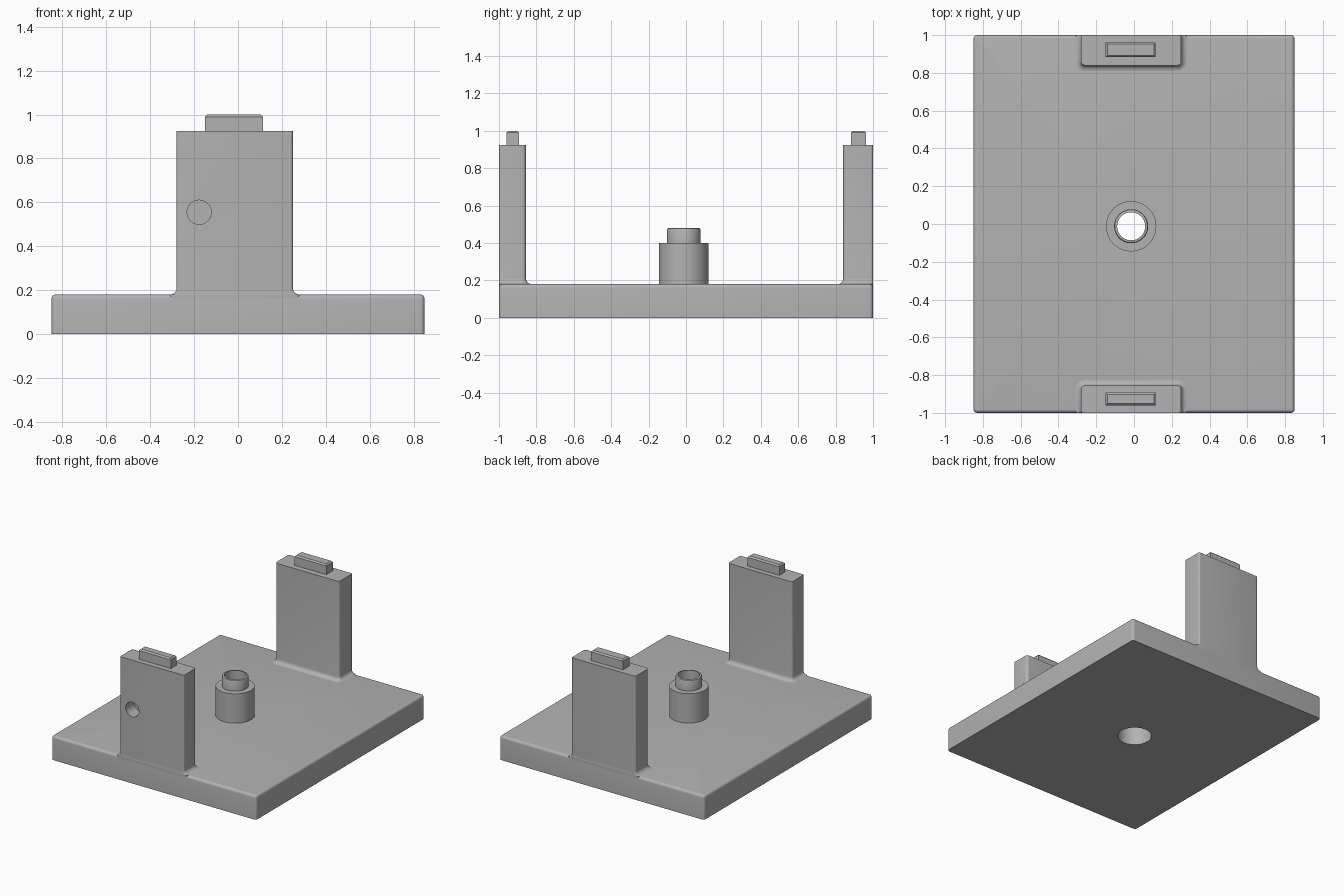
import bpy, bmesh, math
from math import pi, cos, sin

cube = bpy.data.objects.get("Cube")
if cube:
    bpy.data.objects.remove(cube, do_unlink=True)

grey = bpy.data.materials.new("plain_grey")
grey.use_nodes = True
colour = (0.45, 0.45, 0.45, 1)
grey.diffuse_color = colour
grey.node_tree.nodes["Principled BSDF"].inputs["Base Color"].default_value = colour

ROUND = 0.02
PLATE_TOP = 0.18
BOSS_X, BOSS_Y = -0.015, -0.012


def finish(name, bm, smooth=True):
    bmesh.ops.recalc_face_normals(bm, faces=bm.faces)
    mesh = bpy.data.meshes.new(name)
    bm.to_mesh(mesh)
    bm.free()
    mesh.materials.append(grey)
    obj = bpy.data.objects.new(name, mesh)
    bpy.context.collection.objects.link(obj)
    if smooth:
        shade(obj)
    return obj


def activate(obj):
    bpy.ops.object.select_all(action='DESELECT')
    obj.select_set(True)
    bpy.context.view_layer.objects.active = obj


def shade(obj):
    activate(obj)
    bpy.ops.object.shade_smooth_by_angle(angle=math.radians(35))


def outline(x0, x1, y0, y1, r_low, r_high, z):
    """Rounded rectangle ring; low-y and high-y corners have their own radius."""
    corners = [(x1 - r_high, y1 - r_high, r_high, 0), (x0 + r_high, y1 - r_high, r_high, 1),
               (x0 + r_low, y0 + r_low, r_low, 2), (x1 - r_low, y0 + r_low, r_low, 3)]
    return [(cx + r * cos((q + i / 5) * pi / 2), cy + r * sin((q + i / 5) * pi / 2), z)
            for cx, cy, r, q in corners for i in range(6)]


def loft(name, rings):
    """Skin stacked rings and cap both ends."""
    bm = bmesh.new()
    loops = [[bm.verts.new(p) for p in ring] for ring in rings]
    for low, high in zip(loops, loops[1:]):
        for i in range(len(low)):
            j = (i + 1) % len(low)
            bm.faces.new((low[i], low[j], high[j], high[i]))
    bm.faces.new(loops[0][::-1])
    bm.faces.new(loops[-1])
    return finish(name, bm)


def cylinder(name, radius, depth, location, along_y=False):
    bm = bmesh.new()
    bmesh.ops.create_cone(bm, cap_ends=True, segments=48, radius1=radius, radius2=radius, depth=depth)
    obj = finish(name, bm, False)
    obj.location = location
    if along_y:
        obj.rotation_euler.x = pi / 2
    obj.hide_render = True
    return obj


def cut(obj, cutter):
    mod = obj.modifiers.new("hole", 'BOOLEAN')
    mod.operation = 'DIFFERENCE'
    mod.solver = 'EXACT'
    mod.object = cutter
    activate(obj)
    bpy.ops.object.modifier_apply(modifier=mod.name)
    bpy.data.objects.remove(cutter, do_unlink=True)
    shade(obj)


# Base plate: rounded corners and softened top edge
rings = [outline(-0.85, 0.85, -1, 1, ROUND, ROUND, 0)]
for i in range(6):
    a = i / 5 * pi / 2
    d = (ROUND - 0.002) * (1 - cos(a))
    rings.append(outline(-0.85 + d, 0.85 - d, -1 + d, 1 - d, ROUND - d, ROUND - d,
                         PLATE_TOP - ROUND + ROUND * sin(a)))
base = loft("base_plate", rings)
cut(base, cylinder("base_hole_cutter", 0.125, 1, (BOSS_X, BOSS_Y, 0)))


# Uprights: flush on the outer side, concave fillet on the other three sides
def upright(name, side, y_in, y_out):
    def ring(d, z):
        if side < 0:
            return outline(-0.28 - d, 0.25 + d, y_out, y_in + d, 0.012, ROUND + d, z)
        return outline(-0.28 - d, 0.25 + d, y_in - d, y_out, ROUND + d, 0.012, z)
    fillet = 0.03
    rings = [ring(fillet, PLATE_TOP - ROUND)]
    for i in range(7):
        a = i / 6 * pi / 2
        rings.append(ring(fillet * (1 - sin(a)), PLATE_TOP + fillet * (1 - cos(a))))
    rings.append(ring(0, 0.925))
    return loft(name, rings)


front = upright("front_upright", -1, -0.855, -1)
back = upright("back_upright", 1, 0.84, 1)
cut(front, cylinder("pin_hole_cutter", 0.055, 0.2, (-0.177, -1, 0.555), True))


# Tabs on the uprights, with chamfered tops
def tab(name, y0, y1):
    def ring(d, z):
        return [(-0.15 + d, y0 + d, z), (0.115 - d, y0 + d, z),
                (0.115 - d, y1 - d, z), (-0.15 + d, y1 - d, z)]
    loft(name, [ring(0, 0.91), ring(0, 0.99), ring(0.01, 1.0)])


tab("front_tab", -0.96, -0.893)
tab("back_tab", 0.883, 0.962)

# Hollow central boss with a narrower neck, turned around its axis
profile = [(0.118, 0), (0.133, 0), (0.133, 0.4), (0.09, 0.4), (0.09, 0.47),
           (0.087, 0.477), (0.081, 0.48), (0.074, 0.48), (0.074, 0.385), (0.118, 0.385)]
bm = bmesh.new()
verts = [bm.verts.new((r, 0, z)) for r, z in profile]
edges = [bm.edges.new((verts[i - 1], verts[i])) for i in range(len(verts))]
bmesh.ops.spin(bm, geom=verts + edges, cent=(0, 0, 0), axis=(0, 0, 1),
               angle=2 * pi, steps=64, use_duplicate=False)
bmesh.ops.remove_doubles(bm, verts=bm.verts, dist=0.0001)
boss = finish("hollow_boss", bm)
boss.location = (BOSS_X, BOSS_Y, 0)
